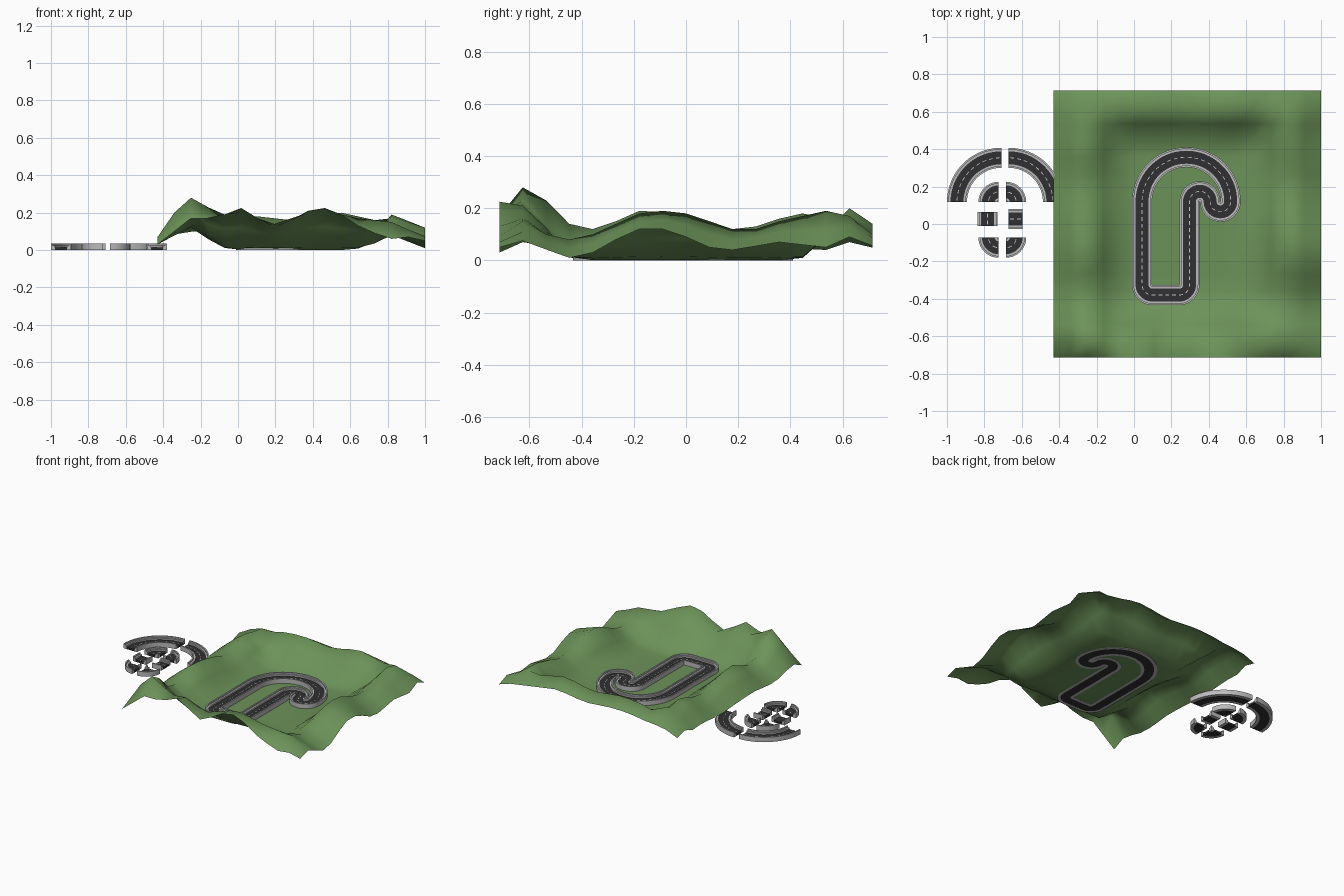
import bpy, bmesh, math
from mathutils import Vector

if "Cube" in bpy.data.objects:
    bpy.data.objects.remove(bpy.data.objects["Cube"])


def material(name, r, g, b):
    m = bpy.data.materials.new(name)
    m.diffuse_color = (r, g, b, 1)
    m.use_nodes = True
    m.node_tree.nodes["Principled BSDF"].inputs["Base Color"].default_value = m.diffuse_color
    return m


GRASS = material("grass", 0.15, 0.29, 0.10)
ASPHALT = material("asphalt", 0.03, 0.03, 0.032)
KERB = material("kerb", 0.5, 0.5, 0.5)
PAINT = material("paint", 0.75, 0.75, 0.75)


def make_object(name, bm, mat, angle=25):
    me = bpy.data.meshes.new(name)
    bm.to_mesh(me)
    bm.free()
    ob = bpy.data.objects.new(name, me)
    bpy.context.collection.objects.link(ob)
    me.materials.append(mat)
    bpy.ops.object.select_all(action='DESELECT')
    bpy.context.view_layer.objects.active = ob
    ob.select_set(True)
    bpy.ops.object.shade_smooth_by_angle(angle=math.radians(angle))
    return ob


# Paths are lists of (point, left normal)
def arc(cx, cy, r, a0, a1, n):
    out = []
    for k in range(n + 1):
        a = math.radians(a0 + (a1 - a0) * k / n)
        d = Vector((math.cos(a), math.sin(a)))
        out.append((Vector((cx, cy)) + d * r, -d if a1 > a0 else d))
    return out


def line(x0, y0, x1, y1):
    a, b = Vector((x0, y0)), Vector((x1, y1))
    d = (b - a).normalized()
    nrm = Vector((-d.y, d.x))
    return [(a, nrm), (b, nrm)]


def sweep(bm, path, profile, closed=False):
    rings = [[bm.verts.new((p.x + n.x * o, p.y + n.y * o, z)) for o, z in profile]
             for p, n in path]
    m = len(profile)
    for k in range(len(rings) if closed else len(rings) - 1):
        a, b = rings[k], rings[(k + 1) % len(rings)]
        for i in range(m):
            bm.faces.new((a[i], a[(i + 1) % m], b[(i + 1) % m], b[i]))
    if not closed:
        bm.faces.new(rings[0])
        bm.faces.new(rings[-1])


def at_distance(path, s):
    for (p, n), (q, m) in zip(path, path[1:]):
        d = (q - p).length
        if s <= d and d > 1e-6:
            t = s / d
            return p.lerp(q, t), n.lerp(m, t).normalized()
        s -= d
    return path[-1]


KERB_PROFILE = [(0.0535, 0), (0.0535, 0.035), (0.044, 0.035), (0.044, 0.025),
                (0.032, 0.025), (0.032, 0)]
ROAD_PROFILE = [(-0.032, 0), (0.032, 0), (0.032, 0.014), (-0.032, 0.014)]
DASH_PROFILE = [(-0.002, 0.013), (0.002, 0.013), (0.002, 0.0155), (-0.002, 0.0155)]


def track(name, path, closed=False):
    kerb, road, dash = bmesh.new(), bmesh.new(), bmesh.new()
    for side in (1, -1):
        sweep(kerb, path, [(o * side, z) for o, z in KERB_PROFILE], closed)
    sweep(road, path, ROAD_PROFILE, closed)
    full = path + path[:1] if closed else path
    total = sum((b[0] - a[0]).length for a, b in zip(full, full[1:]))
    count = max(2, round(total / 0.037))
    step = total / count
    for k in range(count):
        ends = [at_distance(full, (k + f) * step) for f in (0.22, 0.5, 0.78)]
        sweep(dash, ends, DASH_PROFILE)
    for part, bm, mat in (("kerb", kerb, KERB), ("road", road, ASPHALT), ("dashes", dash, PAINT)):
        bmesh.ops.recalc_face_normals(bm, faces=bm.faces)
        make_object(f"{name}_{part}", bm, mat)


# Closed circuit: big bend, two tight curls, straight, two corners
SMALL, BIG = 0.055, 0.237
loop = (arc(0.28, 0.12, BIG, 180, 0, 40)
        + arc(0.462, 0.12, SMALL, 0, -180, 20)[1:]
        + arc(0.352, 0.12, SMALL, 0, 180, 20)[1:]
        + arc(0.242, -0.325, SMALL, 0, -90, 10)
        + arc(0.098, -0.325, SMALL, -90, -180, 10))
track("circuit", loop, closed=True)

# Spare track pieces beside the terrain
for side, label in ((-1, "left"), (1, "right")):
    cx = -0.69 + side * 0.0195
    start = 180 if side < 0 else 0
    track(f"spare_big_bend_{label}", arc(cx, 0.117, BIG, start, 90, 20))
    cx = -0.704 + side * 0.0195
    track(f"spare_top_bend_{label}", arc(cx, 0.117, SMALL, start, 90, 10))
    track(f"spare_low_bend_{label}", arc(cx, -0.072, SMALL, -start, -90, 10))
track("spare_straight_left", line(-0.783, -0.011, -0.783, 0.064))
track("spare_straight_right", line(-0.672, 0.027, -0.597, 0.027))

# Terrain: flat valley floor ringed by uneven ridges, heights along each ridge
SOUTH_EDGE = [.03, .10, .17, .17, .19, .225, .17, .12, .16, .21, .225, .19, .13, .09, .06, .07, .05]
SOUTH = [.06, .20, .28, .23, .19, .20, .16, .14, .17, .20, .21, .19, .17, .16, .15, .11, .07]
NORTH = [.07, .12, .14, .15, .17, .18, .18, .17, .16, .17, .19, .20, .18, .16, .14, .12, .08]
WEST = [.12, .28, .23, .14, .12, .15, .19, .185, .17, .15, .12, .13, .16, .18, .16, .15, .10]
EAST = [.06, .12, .10, .08, .10, .14, .18, .19, .18, .15, .12, .12, .15, .17, .19, .17, .12]
EAST_EDGE = [.07, .075, .04, .01, .03, .08, .12, .12, .09, .05, .04, .055, .07, .06, .05, .09, .03]
WEST_FALL = {0: 0.25, 1: 0.65, 2: 1.0, 3: 0.5, 4: 0.1}


def height(i, j):
    h = [0.001, WEST[j] * WEST_FALL.get(i, 0)]
    h.append({12: EAST[j] * 0.08, 13: EAST[j] * 0.45, 14: EAST[j],
              15: (EAST[j] + EAST_EDGE[j]) / 2, 16: EAST_EDGE[j]}.get(i, 0))
    h.append({1: SOUTH[i], 2: SOUTH[i] * 0.6, 3: SOUTH[i] * 0.08}.get(j, 0))
    h.append({13: NORTH[i] * 0.06, 14: NORTH[i] * 0.55, 15: NORTH[i]}.get(j, 0))
    if j == 0:
        return SOUTH_EDGE[i]
    if j == 16:
        return NORTH[i] * 0.7
    return max(h)


bm = bmesh.new()
STEP = 1.43 / 16
grid = [[bm.verts.new((-0.43 + i * STEP, -0.715 + j * STEP, height(i, j)))
         for j in range(17)] for i in range(17)]
for i in range(16):
    for j in range(16):
        bm.faces.new((grid[i][j], grid[i + 1][j], grid[i + 1][j + 1], grid[i][j + 1]))
make_object("terrain", bm, GRASS, 180)
